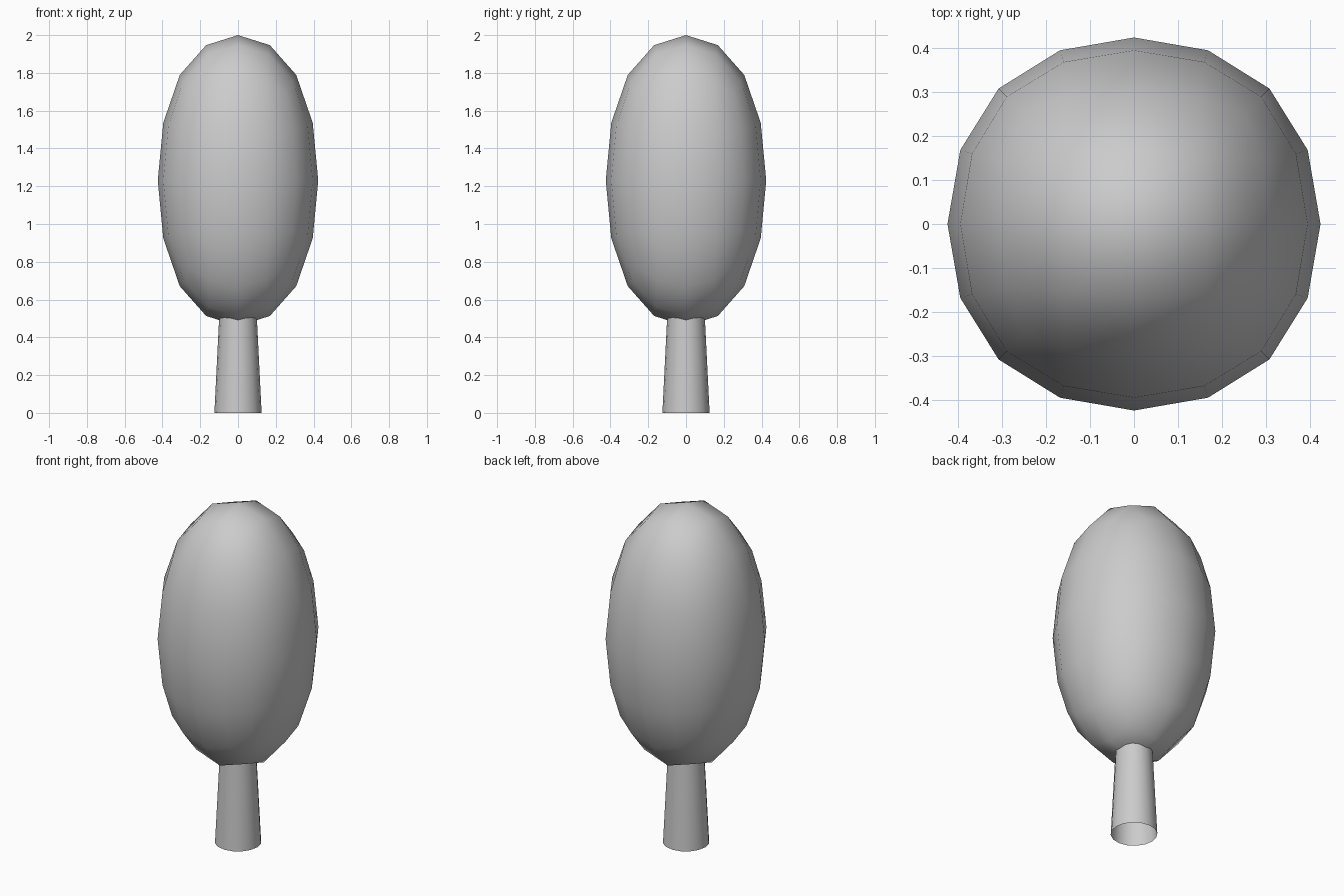
import bpy

if "Cube" in bpy.data.objects:
    bpy.data.objects.remove(bpy.data.objects["Cube"])

# Crown: subdivided cube stretched upwards
bpy.ops.mesh.primitive_cube_add(size=2, location=(0, 0, 1.23))
crown = bpy.context.object
crown.name = "crown"
crown.scale = (0.506, 0.506, 0.917)
sub = crown.modifiers.new("rounding", "SUBSURF")
sub.levels = sub.render_levels = 2
bpy.ops.object.shade_smooth()

# Trunk: tapered tube, open at the ends, running into the crown
height = 0.56
bpy.ops.mesh.primitive_cone_add(vertices=16, radius1=0.125, radius2=0.097,
                                depth=height, end_fill_type='NOTHING',
                                location=(0, 0, height / 2))
trunk = bpy.context.object
trunk.name = "trunk"
bpy.ops.object.shade_smooth()
